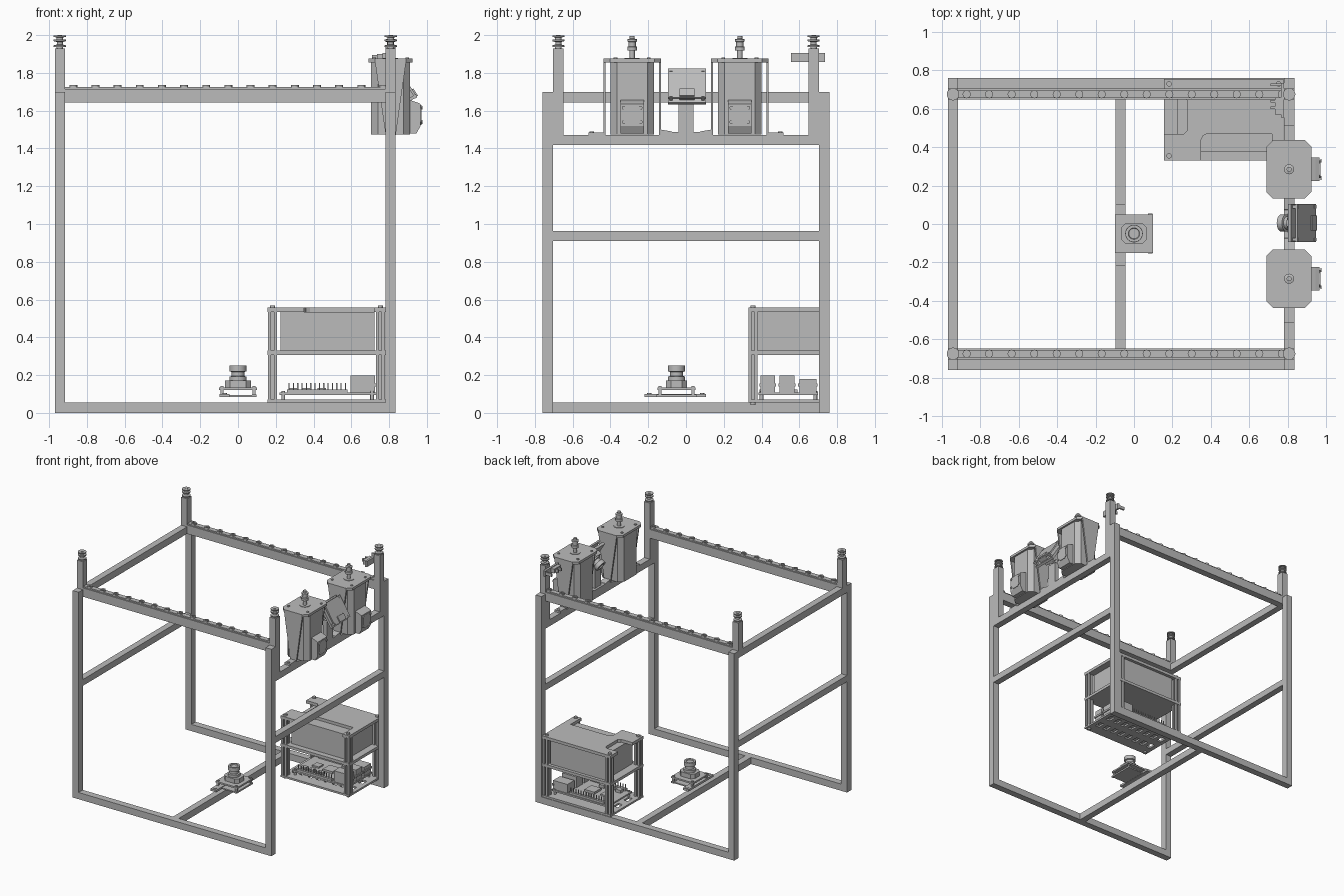
import bpy, bmesh, math
from mathutils import Matrix, Vector

if "Cube" in bpy.data.objects:
    bpy.data.objects.remove(bpy.data.objects["Cube"])

metal = bpy.data.materials.new("grey metal")
GREY = (0.5, 0.5, 0.5, 1)
metal.diffuse_color = GREY
metal.use_nodes = True
metal.node_tree.nodes["Principled BSDF"].inputs["Base Color"].default_value = GREY


def finish(name, bm, matrix=None):
    if matrix:
        bm.transform(matrix)
    bmesh.ops.recalc_face_normals(bm, faces=bm.faces)
    mesh = bpy.data.meshes.new(name)
    bm.to_mesh(mesh)
    bm.free()
    mesh.materials.append(metal)
    obj = bpy.data.objects.new(name, mesh)
    bpy.context.collection.objects.link(obj)
    return obj


def prism(name, pts, axis, lo, hi, matrix=None):
    """Extrude a profile along an axis; profile axes are the other two in order."""
    bm = bmesh.new()

    def place(p, d):
        c = list(p)
        c.insert("xyz".index(axis), d)
        return bm.verts.new(c)
    a = [place(p, lo) for p in pts]
    b = [place(p, hi) for p in pts]
    n = len(pts)
    bm.faces.new(a)
    bm.faces.new(b)
    for i in range(n):
        bm.faces.new((a[i], a[(i + 1) % n], b[(i + 1) % n], b[i]))
    return finish(name, bm, matrix)


def box(name, x0, x1, y0, y1, z0, z1, matrix=None):
    return prism(name, [(x0, y0), (x1, y0), (x1, y1), (x0, y1)], "z", z0, z1, matrix)


def lathe(name, profile, matrix, sides=24):
    """Revolve (radius, height) points about the local z axis."""
    bm = bmesh.new()
    rings = [[bm.verts.new((r * math.cos(t), r * math.sin(t), z))
              for t in (2 * math.pi * i / sides for i in range(sides))] for r, z in profile]
    for a, b in zip(rings, rings[1:]):
        for i in range(sides):
            j = (i + 1) % sides
            bm.faces.new((a[i], a[j], b[j], b[i]))
    bm.faces.new(rings[0])
    bm.faces.new(rings[-1])
    obj = finish(name, bm, matrix)
    for p in obj.data.polygons:
        p.use_smooth = len(p.vertices) == 4 and abs(p.normal.z) < 0.9
    for e in obj.data.edges:
        e.use_edge_sharp = True if abs((obj.data.vertices[e.vertices[0]].co - obj.data.vertices[e.vertices[1]].co).length) < 0.02 else False
    return obj


def at(x, y, z):
    return Matrix.Translation((x, y, z))


def bolt(name, x, y, z, r=0.014, h=0.012):
    lathe(name, [(r, 0), (r, h)], at(x, y, z), 12)


def chamfered(x0, x1, y0, y1, c):
    return [(x0 + c, y0), (x1 - c, y0), (x1, y0 + c), (x1, y1 - c),
            (x1 - c, y1), (x0 + c, y1), (x0, y1 - c), (x0, y0 + c)]


# Frame tubes
L0, L1, R0, R1 = -0.97, -0.917, 0.782, 0.835
IN, OUT, T = 0.705, 0.76, 0.055
for side, s in (("front", -1), ("back", 1)):
    ya, yb = sorted((s * IN, s * OUT))
    ia, ib = sorted((s * 0.648, s * IN))
    box(side + "_bottom_bar", L1, R0, ya, yb, 0, T)
    for end, a, b, low in (("right", L0, L1, 1.70), ("left", R0, R1, 1.47)):
        box(f"{side}_{end}_post", a, b, ya, yb, 0, 1.70)
        box(f"{side}_{end}_upper_post", a, b, ia, ib, low, 1.93)
        # Idler stack on every upper post
        lathe(f"{side}_{end}_idler", [(0.017, 0), (0.017, 0.008), (0.032, 0.008), (0.032, 0.016),
              (0.016, 0.02), (0.016, 0.034), (0.032, 0.038), (0.032, 0.046), (0.018, 0.048),
              (0.018, 0.058), (0.032, 0.06), (0.032, 0.067), (0.012, 0.067), (0.012, 0.07)],
              at((a + b) / 2, s * 0.676, 1.93))
    # Upper rail with a row of rings
    box(side + "_top_beam", L1, R0, ia, ib, 1.643, 1.715)
    box(side + "_rail_strip", L1, R0, s * 0.676 - 0.02, s * 0.676 + 0.02, 1.715, 1.725)
    for i in range(15):
        lathe(f"{side}_rail_ring_{i}", [(0.021, 0), (0.021, 0.01), (0.011, 0.01), (0.011, 0.004)],
              at(-0.872 + i * 0.1173, s * 0.676, 1.725), 16)
box("right_top_bar", L0, L1, -IN, IN, 1.643, 1.70)
box("right_middle_bar", L0, L1, -IN, IN, 0.91, 0.962)
box("left_middle_bar", R0, R1, -IN, IN, 0.91, 0.962)
box("motor_bar", R0, R1, -IN, IN, 1.417, 1.47)
box("center_bottom_bar", -0.097, -0.044, -IN, IN, 0, T)

# Motors in their tapered brackets
XC = 0.808
for tag, y in (("front", -0.285), ("back", 0.285)):
    s = 1 if y > 0 else -1
    prism(tag + "_motor_body", chamfered(0.705, 0.91, y - 0.115, y + 0.115, 0.035), "z", 1.475, 1.86)
    prism(tag + "_motor_plate", chamfered(0.69, 0.925, y - 0.153, y + 0.153, 0.035), "z", 1.855, 1.875)
    for k in (-1, 1):
        w = y + k * 0.147
        prism(tag + "_motor_gusset", [(0.725, 1.86), (0.89, 1.86), (R1, 1.47), (R0, 1.47)],
              "y", w - 0.006, w + 0.006)
        for m in (-1, 1):
            bolt(tag + "_motor_bolt", XC + m * 0.088, y + k * 0.088, 1.875, 0.01, 0.006)
    foot = sorted((y + s * 0.15, y + s * 0.23))
    box(tag + "_motor_foot", R0, R1, *foot, 1.47, 1.485)
    bolt(tag + "_foot_bolt", XC, y + s * 0.215, 1.485, 0.012, 0.006)
    prism(tag + "_foot_rib", [(y - s * 0.15, 1.47), (y - s * 0.225, 1.47), (y - s * 0.21, 1.49),
          (y - s * 0.15, 1.5)], "x", R0, R1)
    lathe(tag + "_motor_shaft", [(0.04, 0), (0.04, 0.006), (0.014, 0.006), (0.014, 0.045), (0.026, 0.045),
          (0.026, 0.065), (0.019, 0.068), (0.019, 0.09), (0.026, 0.093), (0.026, 0.105), (0.013, 0.108),
          (0.013, 0.123)], at(XC, y, 1.873))
    # Driver on the outer face
    prism(tag + "_driver_housing", [(0.90, 1.48), (0.945, 1.48), (0.967, 1.52), (0.967, 1.635),
          (0.945, 1.645), (0.90, 1.66)], "y", y - 0.062, y + 0.062)
    prism(tag + "_driver_cover", chamfered(y - 0.045, y + 0.045, 1.525, 1.63, 0.015), "x", 0.965, 0.972)
    for k in (-1, 1):
        for z in (1.54, 1.615):
            lathe(tag + "_driver_screw", [(0.01, 0), (0.01, 0.006)],
                  at(0.971, y + k * 0.045, z) @ Matrix.Rotation(math.pi / 2, 4, "Y"), 10)

# Tilted camera between the motors
box("camera_foot", R0, R1, -0.09, 0.11, 1.47, 1.487)
box("camera_stand", 0.80, 0.835, -0.04, 0.04, 1.487, 1.66)
tilt = at(0.865, 0.005, 1.725) @ Matrix.Rotation(math.radians(-32), 4, "Y")
box("camera_board", -0.012, 0.008, -0.1, 0.1, -0.1, 0.1, tilt)
box("camera_back_plate", 0.03, 0.042, -0.1, 0.1, -0.09, 0.09, tilt)
box("camera_connector", 0.008, 0.05, -0.04, 0.04, -0.085, -0.04, tilt)
for a in (-0.085, 0.085):
    for b in (-0.08, 0.08):
        box("camera_spacer", 0, 0.045, a - 0.008, a + 0.008, b - 0.008, b + 0.008, tilt)
box("camera_lens_mount", -0.045, -0.01, -0.05, 0.05, -0.05, 0.05, tilt)
LENS = [(0.046, 0), (0.046, 0.025), (0.034, 0.028), (0.034, 0.05), (0.045, 0.053), (0.045, 0.085),
        (0.03, 0.085), (0.027, 0.078)]
lathe("camera_lens", LENS, tilt @ at(-0.03, 0, 0) @ Matrix.Rotation(-math.pi / 2, 4, "Y"))

# Floor camera
box("floor_camera_strap", -0.097, -0.044, -0.22, 0.105, 0.083, 0.1)
for y in (-0.195, 0.085):
    bolt("strap_bolt", -0.07, y, 0.1, 0.012, 0.004)
box("floor_camera_base", -0.075, 0.075, -0.15, 0.05, 0.085, 0.095)
box("floor_camera_board", -0.1, 0.1, -0.15, 0.05, 0.122, 0.135)
for x in (-0.085, 0.085):
    box("floor_camera_rail", x - 0.012, x + 0.012, -0.155, 0.055, 0.085, 0.098)
    for y in (-0.138, 0.038):
        box("floor_camera_spacer", x - 0.008, x + 0.008, y - 0.008, y + 0.008, 0.095, 0.142)
prism("floor_lens_mount", chamfered(-0.068, 0.068, -0.105, 0.005, 0.025), "z", 0.135, 0.172)
lathe("floor_camera_lens", LENS, at(0, -0.05, 0.167))

# Electronics rack: slotted uprights
BX0, BX1, BY0, BY1 = 0.157, 0.78, 0.33, 0.755
for x in (BX0 + 0.026, BX1 - 0.026):
    for y in (BY0 + 0.025, BY1 - 0.025):
        h, g, d = 0.024, 0.007, 0.014
        quarter = [(h, -h), (h, -g), (h - d, -g), (h - d, g), (h, g)]
        pts = []
        for q in range(4):
            for u, v in quarter:
                p = Matrix.Rotation(q * math.pi / 2, 2) @ Vector((u, v))
                pts.append((x + p.x, y + p.y))
        prism("rack_upright", pts, "z", 0.07, 0.535)
        bolt("rack_bolt", x, y, 0.557)
        if y < 0.5:
            bolt("rack_lower_bolt", x, y, 0.043)

# Slotted base: solid margins with bars between two rows of slots
rows = (BY0, 0.42, 0.48, 0.55, 0.61, 0.705)
for i in (0, 2, 4):
    box("rack_base_strip", BX0, BX1, rows[i], rows[i + 1], T, 0.07)
for i in (1, 3):
    for k in range(9):
        x = BX0 + k * 0.0735
        box("rack_base_bar", x, x + 0.035, rows[i], rows[i + 1], T, 0.07)
box("rack_base_edge", BX0, BX1, 0.70, BY1, T, 0.07)
box("rack_shelf", BX0, BX1, BY0, BY1, 0.307, 0.33)
box("power_supply", 0.225, 0.722, 0.375, 0.73, 0.33, 0.533)

# Top plate with arms to the corners
prism("rack_top_plate", [(BX0, BY0), (0.35, BY0), (0.35, 0.44), (0.36, 0.46), (0.38, 0.47), (0.72, 0.47),
      (0.72, BY0), (BX1, BY0), (BX1, BY1), (BX0, BY1), (BX0, 0.66), (0.26, 0.66), (0.28, 0.64),
      (0.28, 0.49), (0.26, 0.47), (BX0, 0.47)], "z", 0.533, 0.557)

# Circuit board and its parts
box("circuit_board", 0.22, 0.73, 0.385, 0.70, 0.095, 0.108)
for x in (0.24, 0.71):
    for y in (0.40, 0.685):
        bolt("board_standoff", x, y, 0.07, 0.01, 0.045)
for i, (y0, y1) in enumerate(((0.395, 0.47), (0.495, 0.575), (0.60, 0.69))):
    box(f"board_socket_{i}", 0.595, 0.725, y0, y1, 0.108, 0.18 + 0.018 * (i != 2))
    box(f"board_socket_lip_{i}", 0.715, 0.732, y0 - 0.006, y1 + 0.006, 0.14, 0.155)
box("board_processor", 0.42, 0.51, 0.5, 0.59, 0.108, 0.125)
box("board_memory", 0.31, 0.37, 0.52, 0.58, 0.108, 0.12)
for y in (0.40, 0.68):
    box("pin_header", 0.26, 0.58, y - 0.012, y + 0.012, 0.108, 0.125)
    for i in range(14):
        x = 0.27 + i * 0.023
        box("header_pin", x - 0.003, x + 0.003, y - 0.003, y + 0.003, 0.125, 0.158)
for x in (0.27, 0.34, 0.42):
    box("board_port", x, x + 0.045, 0.425, 0.465, 0.108, 0.132)

# Limit switch on the back left upper post
box("switch_bracket", 0.765, R0, 0.555, 0.735, 1.858, 1.905)
box("switch_body", 0.735, 0.765, 0.57, 0.66, 1.865, 1.9)
for y in (0.605, 0.64, 0.725):
    box("switch_tab", 0.71, 0.766, y - 0.006, y + 0.006, 1.87, 1.895)
